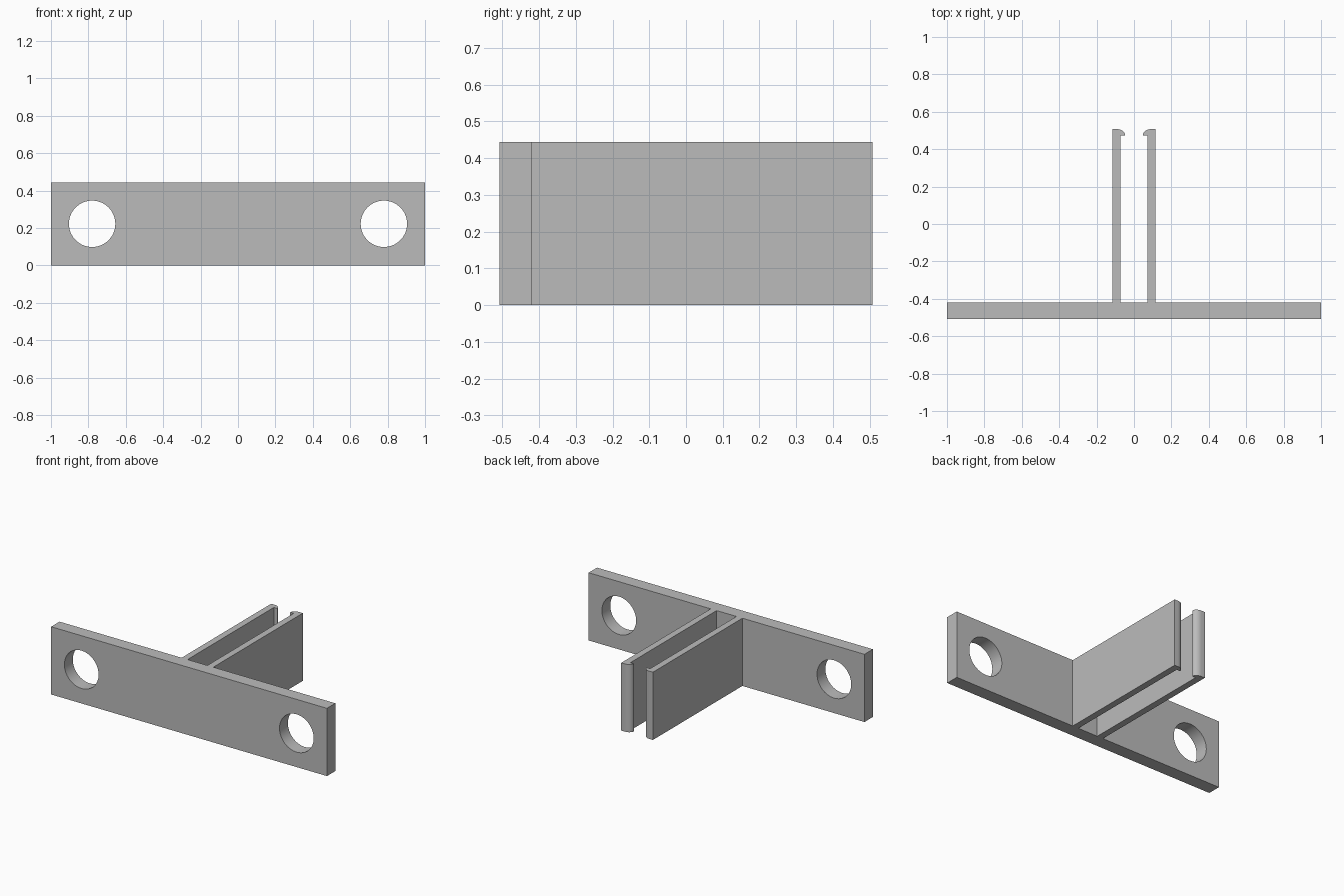
import bpy, bmesh, math
from mathutils import Matrix

HEIGHT = 0.444
FRONT, PLATE_BACK, TIP = -0.507, -0.42, 0.507

if "Cube" in bpy.data.objects:
    bpy.data.objects.remove(bpy.data.objects["Cube"])

grey = bpy.data.materials.new("plain grey")
grey.use_nodes = True
colour = (0.5, 0.5, 0.5, 1)
grey.diffuse_color = colour
grey.node_tree.nodes["Principled BSDF"].inputs["Base Color"].default_value = colour


def link(name, bm):
    bmesh.ops.recalc_face_normals(bm, faces=bm.faces)
    mesh = bpy.data.meshes.new(name)
    bm.to_mesh(mesh)
    bm.free()
    mesh.materials.append(grey)
    obj = bpy.data.objects.new(name, mesh)
    bpy.context.collection.objects.link(obj)
    return obj


def extrude_profile(name, points):
    """Raise a closed plan outline to the full height."""
    bm = bmesh.new()
    face = bm.faces.new([bm.verts.new((x, y, 0)) for x, y in points])
    result = bmesh.ops.extrude_face_region(bm, geom=[face])
    top = [v for v in result["geom"] if isinstance(v, bmesh.types.BMVert)]
    bmesh.ops.translate(bm, verts=top, vec=(0, 0, HEIGHT))
    return link(name, bm)


def select_only(obj):
    bpy.ops.object.select_all(action="DESELECT")
    obj.select_set(True)
    bpy.context.view_layer.objects.active = obj


def smooth(obj):
    select_only(obj)
    bpy.ops.object.shade_smooth_by_angle(angle=math.radians(30))


# Mounting plate with two round through holes
plate = extrude_profile("mounting_plate", [
    (-1, FRONT), (1, FRONT), (1, PLATE_BACK), (-1, PLATE_BACK)])
bm = bmesh.new()
for side in (-1, 1):
    place = (Matrix.Translation((side * 0.78, PLATE_BACK, HEIGHT / 2))
             @ Matrix.Rotation(math.pi / 2, 4, "X"))
    bmesh.ops.create_cone(bm, cap_ends=True, segments=64, radius1=0.124,
                          radius2=0.124, depth=0.5, matrix=place)
cutter = link("hole_cutter", bm)
cutter.hide_render = True
cut = plate.modifiers.new("holes", "BOOLEAN")
cut.operation = "DIFFERENCE"
cut.solver = "EXACT"
cut.object = cutter
select_only(plate)
bpy.ops.object.modifier_apply(modifier=cut.name)
bpy.data.objects.remove(cutter)
smooth(plate)

# Pair of clip arms, each ending in a rounded inward hook
OUTER, INNER, HOOK, LEDGE, CREST = 0.115, 0.072, 0.047, 0.474, 0.09
STEPS = 10
arc = []
for i in range(STEPS + 1):
    a = math.pi / 2 * i / STEPS
    arc.append((HOOK + (CREST - HOOK) * (1 - math.cos(a)),
                LEDGE + (TIP - LEDGE) * math.sin(a)))
outline = ([(OUTER, PLATE_BACK), (INNER, PLATE_BACK), (INNER, LEDGE)]
           + arc + [(OUTER, TIP)])
for name, side in (("left_clip_arm", 1), ("right_clip_arm", -1)):
    smooth(extrude_profile(name, [(side * x, y) for x, y in outline]))
